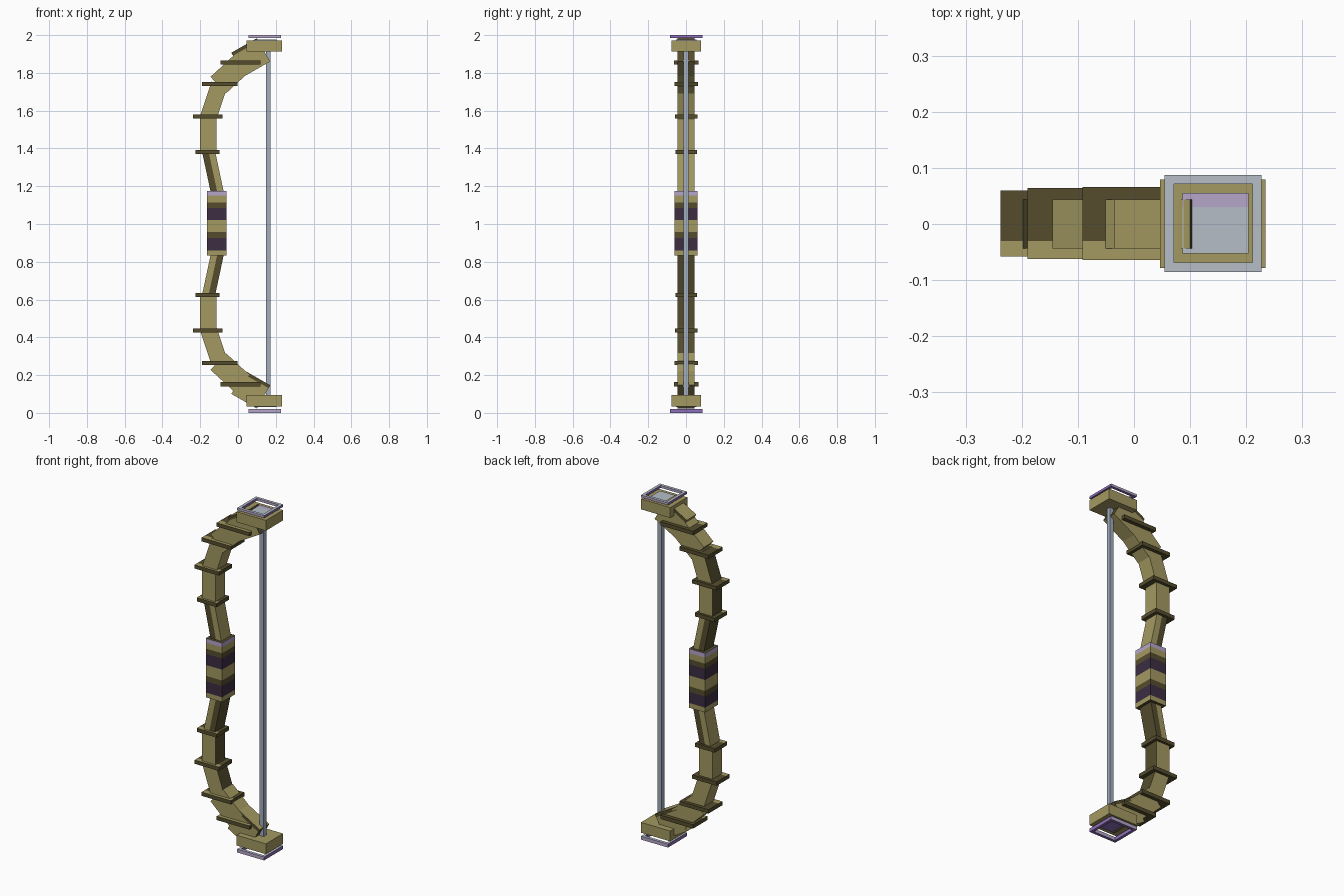
import bpy, bmesh
from mathutils import Matrix, Vector

if "Cube" in bpy.data.objects:
    bpy.data.objects.remove(bpy.data.objects["Cube"])

COLOURS = {
    "olive": (0.37, 0.32, 0.12), "dark_olive": (0.089, 0.073, 0.027),
    "lilac": (0.46, 0.38, 0.59), "dark_purple": (0.045, 0.027, 0.055),
    "purple": (0.27, 0.16, 0.48), "pale_grey": (0.46, 0.51, 0.57),
    "string_grey": (0.36, 0.42, 0.51),
}
NAMES = list(COLOURS)
MATS = []
for name, rgb in COLOURS.items():
    mat = bpy.data.materials.new(name)
    mat.use_nodes = True
    mat.diffuse_color = (*rgb, 1)
    mat.node_tree.nodes["Principled BSDF"].inputs["Base Color"].default_value = (*rgb, 1)
    MATS.append(mat)

MID = 1.0035  # mirror height between the two limbs


def box(name, lo, hi, rule, cuts=(), matrix=None):
    """Box with optional plane cuts; rule(normal, centre) names each face's colour."""
    lo, hi = Vector(lo), Vector(hi)
    bm = bmesh.new()
    bmesh.ops.create_cube(bm, size=1)
    for v in bm.verts:
        v.co = Vector([c * s for c, s in zip(v.co, hi - lo)]) + (lo + hi) / 2
    for axis, pos in cuts:
        no = Vector((0, 0, 0))
        no[axis] = 1
        bmesh.ops.bisect_plane(bm, geom=bm.verts[:] + bm.edges[:] + bm.faces[:],
                               plane_co=no * pos, plane_no=no)
    bm.normal_update()
    for f in bm.faces:
        f.material_index = NAMES.index(rule(f.normal, f.calc_center_median()))
    if matrix:
        bm.transform(matrix)
    return finish(name, bm)


def finish(name, bm):
    me = bpy.data.meshes.new(name)
    bm.to_mesh(me)
    bm.free()
    for m in MATS:
        me.materials.append(m)
    ob = bpy.data.objects.new(name, me)
    bpy.context.collection.objects.link(ob)
    return ob


def plain(colour):
    return lambda n, c: colour


def segment(name, p, q, width, dark_back, strip):
    """Limb block from p to q in the xz plane, with a dark strip along one edge."""
    p, q = Vector((p[0], 0, p[1])), Vector((q[0], 0, q[1]))
    d = (q - p).normalized()
    m = Matrix(((d.z, 0, d.x, p.x), (0, 1, 0, 0), (-d.x, 0, d.z, p.z), (0, 0, 0, 1)))
    edge = -width / 2 + strip

    def rule(n, c):
        if n.x < -0.5:
            return "dark_olive" if dark_back else "olive"
        if abs(n.y) > 0.5 and strip and c.x < edge:
            return "dark_olive"
        if n.z > 0.5:
            return "dark_olive"
        return "olive"

    box(name, (-width / 2, -0.044, 0), (width / 2, 0.044, (q - p).length), rule,
        [(0, edge)] if strip else [], m)


def frame(name, z0, z1):
    """Square ring plate at a limb tip."""
    cx, cy, outer, inner = 0.141, 0.001, 0.0865, 0.07
    bm = bmesh.new()
    rings = []
    for r, z in ((outer, z0), (outer, z1), (inner, z1), (inner, z0)):
        rings.append([bm.verts.new((cx + sx * r, cy + sy * r, z))
                      for sx, sy in ((-1, -1), (1, -1), (1, 1), (-1, 1))])
    for a, b in zip(rings, rings[1:] + rings[:1]):
        for i in range(4):
            j = (i + 1) % 4
            bm.faces.new((a[i], a[j], b[j], b[i]))
    bmesh.ops.recalc_face_normals(bm, faces=bm.faces[:])
    for f in bm.faces:
        n = f.normal
        colour = "pale_grey" if n.z > 0.5 else "lilac" if abs(n.y) > 0.5 else "purple"
        f.material_index = NAMES.index(colour)
    finish(name, bm)


# Striped grip
STRIPES = [(0.86, "olive"), (0.925, "dark_purple"), (0.957, "dark_olive"),
           (1.02, "olive"), (1.085, "dark_purple"), (1.115, "dark_olive"),
           (1.15, "olive"), (1.175, "lilac")]


def grip_rule(n, c):
    if abs(n.z) > 0.5:
        return "dark_olive"
    return next((col for top, col in STRIPES if c.z < top), "lilac")


box("grip", (-0.165, -0.06, 0.832), (-0.06, 0.06, 1.175), grip_rule,
    [(2, top) for top, _ in STRIPES[:-1]])

# Bowstring
box("bowstring", (0.148, -0.012, 0.08), (0.173, 0.012, 1.93), plain("string_grey"))

# Limb blocks: start, end, width, dark back, strip width
BLOCKS = [
    ((-0.108, 1.16), (-0.156, 1.385), 0.068, True, 0.034),
    ((-0.158, 1.375), (-0.158, 1.575), 0.086, True, 0),
    ((-0.16, 1.555), (-0.098, 1.74), 0.088, True, 0),
    ((-0.105, 1.735), (0.02, 1.85), 0.12, False, 0),
    ((0, 1.845), (0.135, 1.922), 0.142, False, 0.018),
]
# Binding bands: height, x range, half depth
BANDS = [(1.382, -0.225, -0.098, 0.056), (1.57, -0.238, -0.082, 0.058),
         (1.742, -0.19, -0.003, 0.062), (1.855, -0.092, 0.118, 0.064)]


def band_rule(n, c):
    return "olive" if n.z > 0.5 and c.y < -0.03 else "dark_olive"


def pad_rule(n, c):
    if n.z < -0.5:
        return "purple"
    return "lilac" if c.y > 0.03 else "pale_grey"


for side, s in (("upper", 1), ("lower", -1)):
    def h(z):
        return MID + s * (z - MID)

    for i, (p, q, w, back, strip) in enumerate(BLOCKS, 1):
        segment(f"{side}_limb_block_{i}", (p[0], h(p[1])), (q[0], h(q[1])), w, back, strip)
    for i, (z, x0, x1, y) in enumerate(BANDS, 1):
        box(f"{side}_band_{i}", (x0, -y, h(z) - 0.011), (x1, y + 0.002, h(z) + 0.011),
            band_rule, [(1, -0.03)])
    # Tip block, pad and frame
    z0, z1 = sorted((h(1.912), h(1.972)))
    box(f"{side}_tip_block", (0.046, -0.078, z0), (0.234, 0.079, z1), plain("olive"))
    z0, z1 = sorted((h(1.971), h(1.977)))
    box(f"{side}_tip_pad", (0.086, -0.053, z0), (0.204, 0.055, z1), pad_rule, [(1, 0.03)])

frame("upper_tip_frame", 1.986, 2.0)
frame("lower_tip_frame", 0.0, 0.02)
